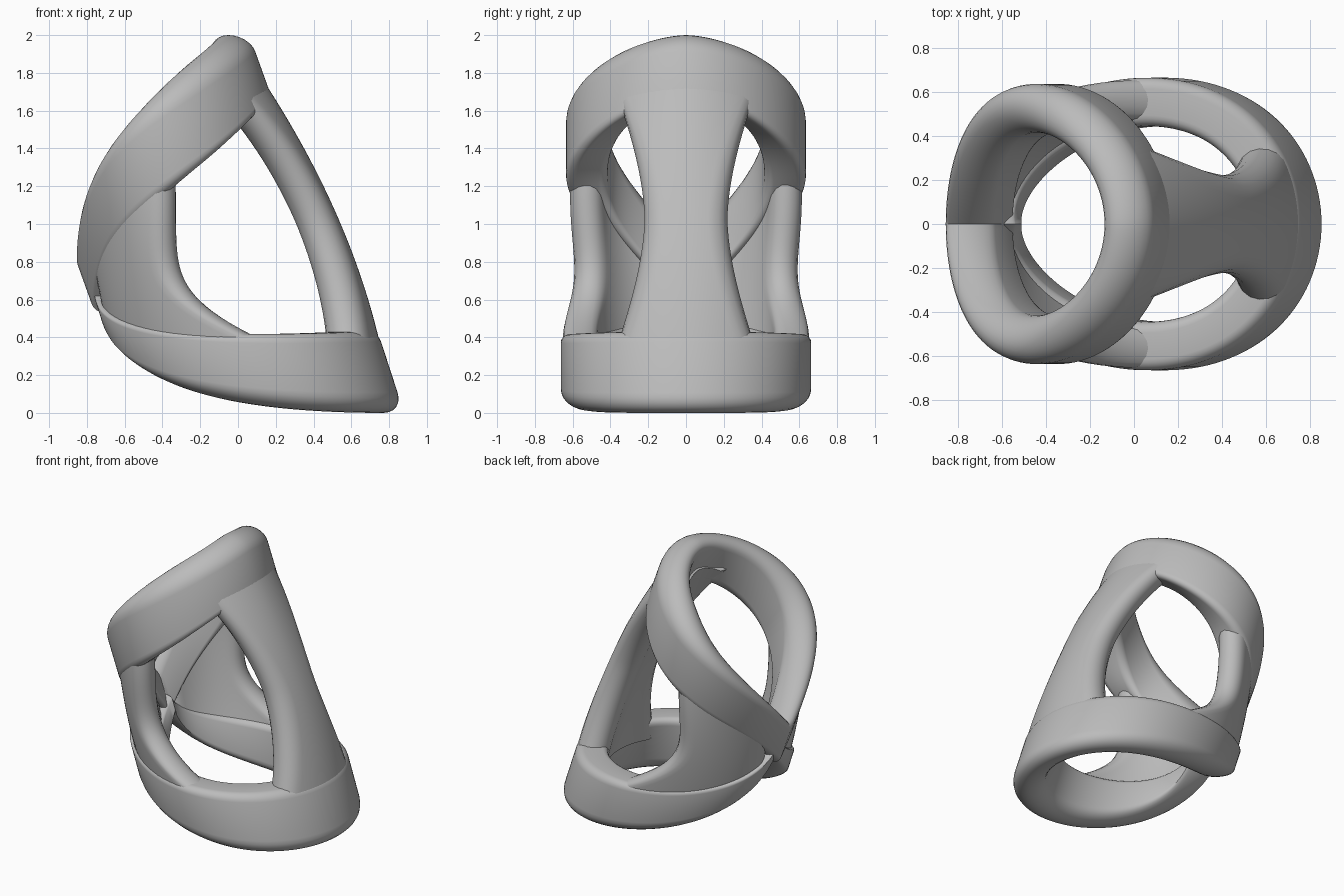
import bpy, bmesh, math
from mathutils import Vector

cube = bpy.data.objects.get("Cube")
if cube:
    bpy.data.objects.remove(cube, do_unlink=True)

grey = bpy.data.materials.new("plain grey")
grey.use_nodes = True
grey.diffuse_color = (0.5, 0.5, 0.5, 1)
grey.node_tree.nodes["Principled BSDF"].inputs["Base Color"].default_value = (0.5, 0.5, 0.5, 1)

HALF = 0.11  # half thickness of the bands


def turn(t):
    """0 at the +x side, 1 at the crossing on the -x side."""
    return abs(math.remainder(t, math.tau)) / math.pi


def upper_rim(t):
    return Vector((-0.41 + 0.36 * math.cos(t) - 0.07 * math.sin(t) ** 2,
                   0.525 * math.sin(t), 2 - 1.13 * turn(t) ** 1.65))


def upper_lean(t):
    # the upper band is deepest at its sides
    return Vector((0.36, 0, -1)) * (0.34 + 0.09 * math.sin(t) ** 2)


def lower_rim(t):
    return Vector((0.08 + 0.69 * math.cos(t) + 0.07 * math.sin(t) ** 2,
                   0.56 * math.sin(t) * (1 - 0.2 * turn(t) ** 4),
                   0.55 * turn(t) ** 4))


def lower_lean(t):
    # the lower band narrows towards the crossing
    return Vector((-0.14, 0, 0.43)) * (1 - 0.7 * turn(t) ** 2.7)


def outward(rx, ry, t):
    return Vector((ry * math.cos(t), rx * math.sin(t), 0)).normalized()


def loft(name, rows, closed):
    """Skin a list of cross-section loops, joined end to end or capped."""
    bm = bmesh.new()
    loops = [[bm.verts.new(p) for p in row] for row in rows]
    n = len(loops[0])
    for i in range(len(loops) - (0 if closed else 1)):
        a, b = loops[i], loops[(i + 1) % len(loops)]
        for j in range(n):
            k = (j + 1) % n
            bm.faces.new((a[j], a[k], b[k], b[j]))
    if not closed:
        bm.faces.new(loops[0])
        bm.faces.new(loops[-1])
    bmesh.ops.recalc_face_normals(bm, faces=bm.faces)
    mesh = bpy.data.meshes.new(name)
    bm.to_mesh(mesh)
    bm.free()
    mesh.materials.append(grey)
    obj = bpy.data.objects.new(name, mesh)
    bpy.context.collection.objects.link(obj)
    bpy.ops.object.select_all(action='DESELECT')
    obj.select_set(True)
    bpy.context.view_layer.objects.active = obj
    bpy.ops.object.shade_smooth_by_angle(angle=math.radians(40))


def band_section():
    """Full round rim at depth 0, small rounded corners at depth 1."""
    pts = []
    for i in range(13):
        a = math.pi * i / 12
        pts.append((HALF * math.cos(a), 0.25 * (1 - math.sin(a))))
    r = 0.05
    for side in (-1, 1):
        corner = []
        for i in range(6):
            a = math.pi / 2 * i / 5
            corner.append((side * (HALF - r + r * math.cos(a)),
                           1 - (r - r * math.sin(a)) / 0.4))
        pts += corner if side < 0 else corner[::-1]
    return pts


def band(name, rim, lean, rx, ry, steps=128):
    rows = []
    for i in range(steps):
        t = math.tau * i / steps
        rows.append([rim(t) + outward(rx, ry, t) * n + lean(t) * h
                     for n, h in band_section()])
    loft(name, rows, True)


def wall_point(t, u):
    """Point on the wall between the bands, u from 0 at the top to 1 below."""
    top = upper_rim(t) + upper_lean(t) * 0.65
    low = lower_rim(t) + lower_lean(t) * 0.65
    swell = 4 * u * (1 - u)
    bulge = Vector((max(math.cos(t), 0) * (0.085 * swell - 0.02),
                    0.03 * math.sin(t) * swell, 0))
    return top.lerp(low, u) + bulge


def web(name, start, end, thick, steps=32, across=16):
    """Curved plate with rounded edges; start and end give its angles at u."""
    rows = []
    for i in range(steps + 1):
        u = i / steps
        t0, t1 = math.radians(start(u)), math.radians(end(u))
        row = []
        # outer face, rounded edge, inner face, rounded edge
        for side, ts in ((1, (t0, t1)), (-1, (t1, t0))):
            for j in range(across + 1):
                t = ts[0] + (ts[1] - ts[0]) * j / across
                row.append(wall_point(t, u) + outward(0.6, 0.54, t) * thick * side)
            t = ts[1]
            along = Vector((-0.6 * math.sin(t), 0.54 * math.cos(t), 0)).normalized()
            for j in range(1, 8):
                a = math.pi * j / 8
                row.append(wall_point(t, u) + (outward(0.6, 0.54, t) * math.cos(a)
                           + along * math.sin(a)) * thick * side)
        rows.append(row)
    loft(name, rows, False)


# Two slanted bands that meet in a crossing on the -x side
band("upper_band", upper_rim, upper_lean, 0.36, 0.525)
band("lower_band", lower_rim, lower_lean, 0.69, 0.56)


# Hourglass strut on the +x side
def strut_edge(u):
    return 11 + 19 * abs(2 * u - 1) ** 1.7


web("left_strut", lambda u: -strut_edge(u), strut_edge, 0.112)


# Side webs filling the corner towards the crossing
def web_edge(u):
    return 117 - (2 * u - 1) ** 2 * (20 + 25 * u)


def crossing_edge(u):
    return 163


web("back_web", web_edge, crossing_edge, 0.09)
web("front_web", lambda u: -crossing_edge(u), lambda u: -web_edge(u), 0.09)
